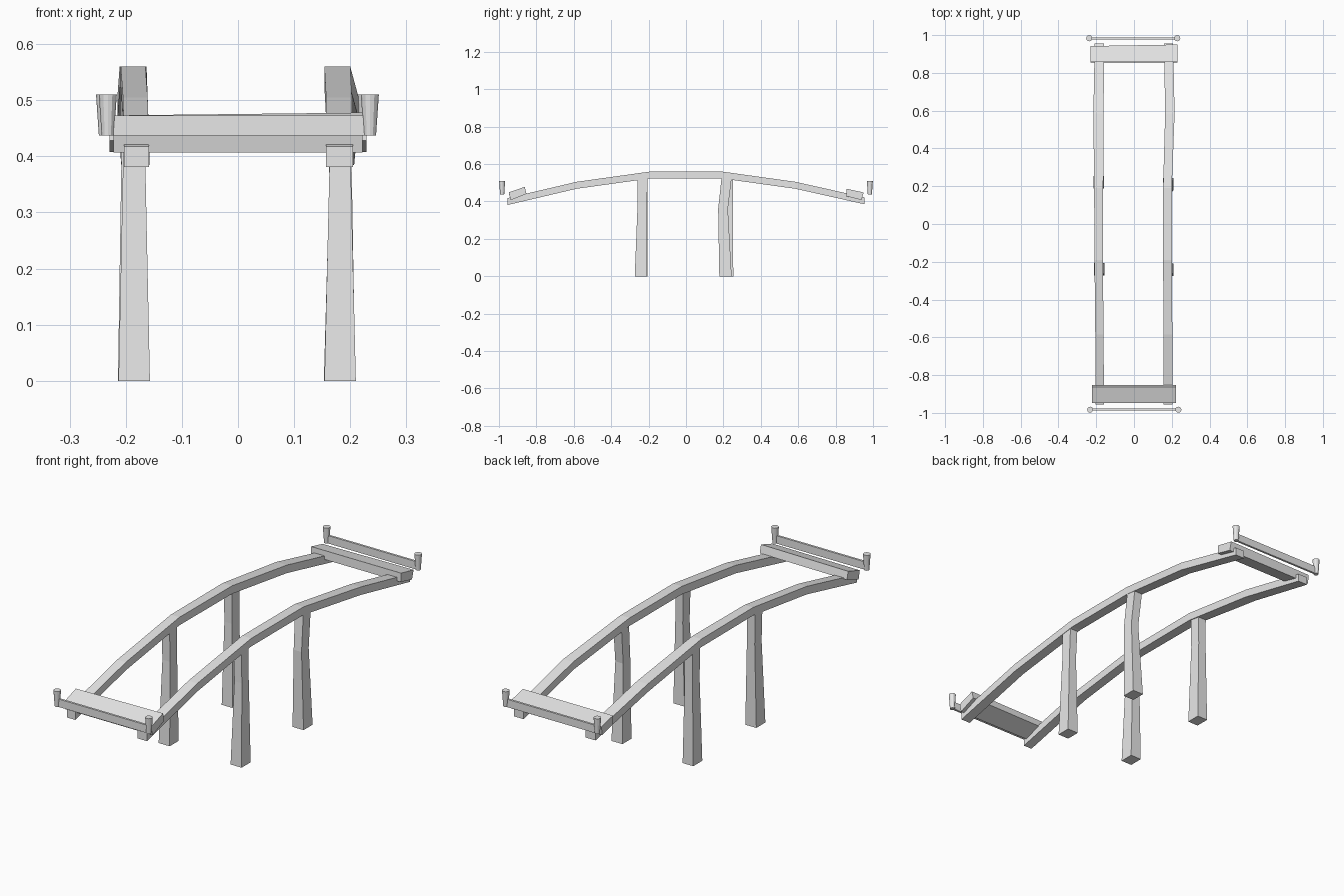
import bpy
import bmesh

if "Cube" in bpy.data.objects:
    bpy.data.objects.remove(bpy.data.objects["Cube"])

GREY = (0.8, 0.8, 0.8, 1)
grey = bpy.data.materials.new("plain_grey")
grey.use_nodes = True
grey.diffuse_color = GREY
grey.node_tree.nodes["Principled BSDF"].inputs["Base Color"].default_value = GREY


def loft(name, rings):
    """Skin a row of matching rings and close both ends."""
    bm = bmesh.new()
    rows = [[bm.verts.new(p) for p in ring] for ring in rings]
    n = len(rows[0])
    for a, b in zip(rows, rows[1:]):
        for i in range(n):
            j = (i + 1) % n
            bm.faces.new((a[i], a[j], b[j], b[i]))
    bm.faces.new(rows[0])
    bm.faces.new(rows[-1])
    bmesh.ops.recalc_face_normals(bm, faces=bm.faces)
    mesh = bpy.data.meshes.new(name)
    bm.to_mesh(mesh)
    bm.free()
    mesh.materials.append(grey)
    obj = bpy.data.objects.new(name, mesh)
    bpy.context.collection.objects.link(obj)
    return obj


def rail(name, centres, widths):
    """Arched beam through six stations along y."""
    rings = []
    for y, top, x, w in zip(STATIONS, TOPS, centres, widths):
        h = w / 2
        low = top - 0.037
        rings.append([(x - h, y, low), (x + h, y, low), (x + h, y, top), (x - h, y, top)])
    loft(name, rings)


def leg(name, sections):
    """Tapered square post; each section is z, x, y, width, depth."""
    rings = []
    for z, x, y, w, d in sections:
        rings.append([(x + sx * w / 2, y + sy * d / 2, z)
                      for sx, sy in ((-1, -1), (1, -1), (1, 1), (-1, 1))])
    loft(name, rings)


def plank(name, left, right):
    """Cross beam between two end profiles; each is x plus a y, z outline."""
    loft(name, [[(x, y, z) for y, z in outline] for x, outline in (left, right)])


def post(name, x, y):
    """Small round peg, wider at its top."""
    bpy.ops.mesh.primitive_cone_add(vertices=12, radius1=0.011, radius2=0.016,
                                    depth=0.073, location=(x, y, 0.4735))
    obj = bpy.context.object
    obj.name = name
    obj.data.materials.append(grey)


# Arched side rails
STATIONS = (-0.955, -0.585, -0.19, 0.19, 0.585, 0.955)
TOPS = (0.418, 0.505, 0.56, 0.56, 0.505, 0.422)
rail("right_rail", (-0.181, -0.183, -0.187, -0.187, -0.188, -0.183),
     (0.044, 0.044, 0.044, 0.048, 0.054, 0.05))
rail("left_rail", (0.181, 0.18, 0.177, 0.177, 0.19, 0.183),
     (0.048, 0.046, 0.046, 0.046, 0.05, 0.048))

# Four slightly bent legs
leg("front_right_leg", ((0, -0.185, -0.24, 0.056, 0.066),
                        (0.38, -0.185, -0.232, 0.04, 0.05),
                        (0.535, -0.187, -0.233, 0.04, 0.054)))
leg("front_left_leg", ((0, 0.182, -0.241, 0.056, 0.066),
                       (0.38, 0.182, -0.234, 0.038, 0.05),
                       (0.535, 0.178, -0.232, 0.04, 0.054)))
leg("back_right_leg", ((0, -0.187, 0.22, 0.054, 0.066),
                       (0.38, -0.188, 0.224, 0.04, 0.052),
                       (0.535, -0.188, 0.223, 0.042, 0.054)))
leg("back_left_leg", ((0, 0.181, 0.211, 0.056, 0.066),
                      (0.36, 0.183, 0.198, 0.04, 0.052),
                      (0.535, 0.178, 0.218, 0.042, 0.054)))

# Cross planks resting on the rail ends
plank("front_plank",
      (-0.222, ((-0.938, 0.407), (-0.853, 0.437), (-0.862, 0.473), (-0.947, 0.445))),
      (0.222, ((-0.938, 0.407), (-0.853, 0.441), (-0.862, 0.478), (-0.947, 0.449))))
plank("back_plank",
      (-0.229, ((0.936, 0.408), (0.856, 0.428), (0.858, 0.468), (0.942, 0.448))),
      (0.229, ((0.938, 0.408), (0.856, 0.428), (0.858, 0.468), (0.95, 0.448))))

# End bars, each strung between two round posts
for end, y, right_x, left_x in (("front", -0.983, -0.232, 0.235),
                                ("back", 0.983, -0.237, 0.229)):
    post(end + "_right_post", right_x, y)
    post(end + "_left_post", left_x, y)
    outline = [(y - 0.005, 0.437), (y + 0.005, 0.437), (y + 0.005, 0.473), (y - 0.005, 0.473)]
    plank(end + "_bar", (right_x, outline), (left_x, outline))
